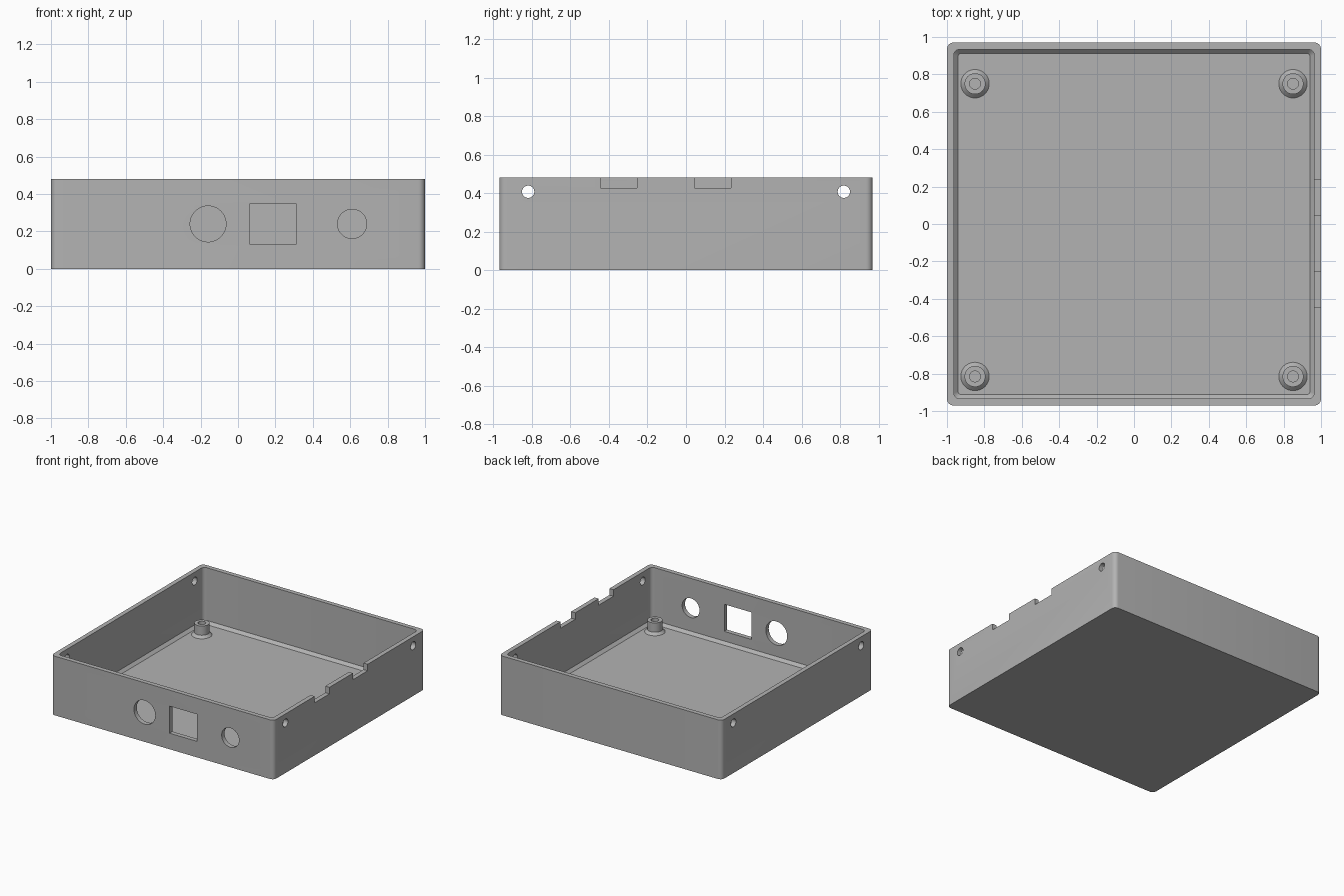
import bpy, bmesh
from math import sin, cos, pi
from mathutils import Matrix

if "Cube" in bpy.data.objects:
    bpy.data.objects.remove(bpy.data.objects["Cube"])

HX, HY, H = 1.0, 0.97, 0.48      # outer half sizes and height
WALL, FLOOR, CHAMFER = 0.037, 0.03, 0.022

grey = bpy.data.materials.new("plain grey")
grey.use_nodes = True
grey.diffuse_color = (0.45, 0.45, 0.45, 1)
grey.node_tree.nodes["Principled BSDF"].inputs["Base Color"].default_value = (0.45, 0.45, 0.45, 1)


def finish(name, bm):
    bmesh.ops.recalc_face_normals(bm, faces=bm.faces)
    mesh = bpy.data.meshes.new(name)
    bm.to_mesh(mesh)
    bm.free()
    mesh.materials.append(grey)
    ob = bpy.data.objects.new(name, mesh)
    bpy.context.collection.objects.link(ob)
    return ob


def smooth(ob):
    bpy.ops.object.select_all(action="DESELECT")
    ob.select_set(True)
    bpy.context.view_layer.objects.active = ob
    bpy.ops.object.shade_smooth_by_angle(angle=pi / 6)


def stack(bm, rings):
    """Skin closed rings of points in order and cap both ends."""
    loops = [[bm.verts.new(p) for p in ring] for ring in rings]
    for a, b in zip(loops, loops[1:]):
        for i in range(len(a)):
            j = (i + 1) % len(a)
            bm.faces.new((a[i], a[j], b[j], b[i]))
    bm.faces.new(loops[0])
    bm.faces.new(loops[-1])


def rounded(inset, r, z, steps=6):
    pts = []
    for k, (sx, sy) in enumerate([(1, 1), (-1, 1), (-1, -1), (1, -1)]):
        for s in range(steps + 1):
            a = (k + s / steps) * pi / 2
            pts.append((sx * (HX - inset - r) + r * cos(a),
                        sy * (HY - inset - r) + r * sin(a), z))
    return pts


def circle(x, y, r, z, n=40):
    return [(x + r * cos(2 * pi * i / n), y + r * sin(2 * pi * i / n), z) for i in range(n)]


# Open tray with a chamfer between walls and floor
bm = bmesh.new()
stack(bm, [rounded(0, 0.035, 0), rounded(0, 0.035, H),
           rounded(WALL, 0.03, H), rounded(WALL, 0.03, FLOOR + CHAMFER),
           rounded(WALL + CHAMFER, 0.015, FLOOR)])
tray = finish("tray", bm)

# Openings cut through the walls
bm = bmesh.new()


def cut_round(x, y, z, r, axis):
    turn = Matrix.Rotation(pi / 2, 4, axis)
    bmesh.ops.create_cone(bm, cap_ends=True, segments=48, radius1=r, radius2=r, depth=0.2,
                          matrix=Matrix.Translation((x, y, z)) @ turn)


def cut_box(x, y, z, size):
    bmesh.ops.create_cube(bm, size=1, matrix=Matrix.Translation((x, y, z)) @ Matrix.Diagonal((*size, 1)))


cut_round(-0.16, -HY, 0.24, 0.096, "X")
cut_round(0.61, -HY, 0.24, 0.078, "X")
cut_box(0.187, -HY, 0.24, (0.245, 0.2, 0.22))
for side in (-HX, HX):
    for y in (-0.82, 0.82):
        cut_round(side, y, 0.407, 0.032, "Y")
for y in (-0.35, 0.14):
    cut_box(HX, y, H + 0.047, (0.2, 0.19, 0.2))
cutter = finish("wall_cutter", bm)
cutter.hide_render = True

mod = tray.modifiers.new("openings", "BOOLEAN")
mod.operation = "DIFFERENCE"
mod.solver = "EXACT"
mod.object = cutter
bpy.context.view_layer.objects.active = tray
bpy.ops.object.modifier_apply(modifier=mod.name)
bpy.data.objects.remove(cutter)
smooth(tray)

# Hollow screw posts with a flared foot
for front_back, y in (("front", -0.815), ("back", 0.75)):
    for side, x in (("right", -0.85), ("left", 0.85)):
        bm = bmesh.new()
        profile = [(0.076, FLOOR - 0.005), (0.076, FLOOR), (0.056, FLOOR + 0.02),
                   (0.056, 0.125), (0.029, 0.125), (0.029, FLOOR + 0.002)]
        stack(bm, [circle(x, y, r, z) for r, z in profile])
        smooth(finish(f"{front_back}_{side}_screw_post", bm))
